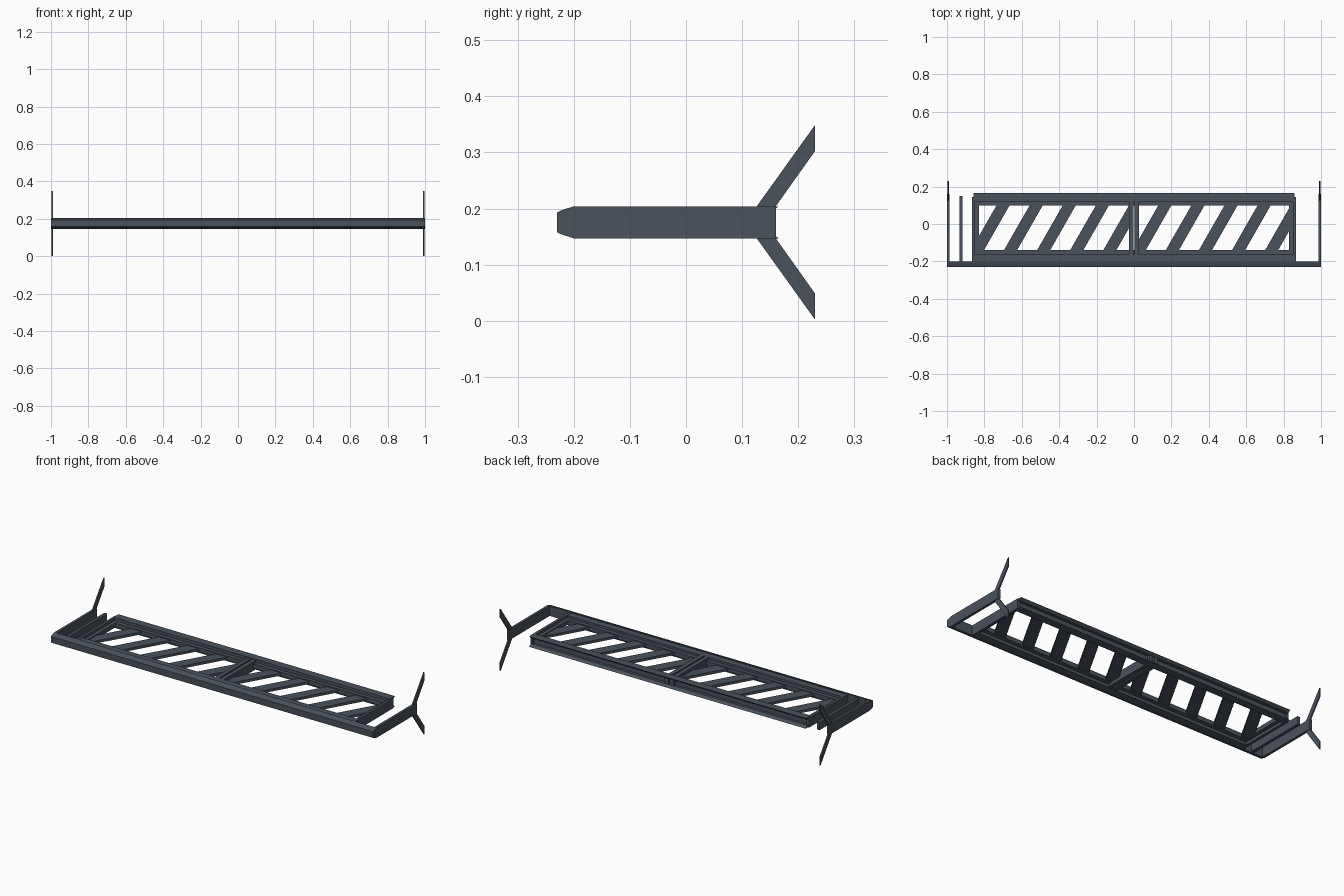
import bpy, bmesh

if "Cube" in bpy.data.objects:
    bpy.data.objects.remove(bpy.data.objects["Cube"])

mat = bpy.data.materials.new("dark slate metal")
mat.diffuse_color = (0.068, 0.084, 0.108, 1)
mat.use_nodes = True
mat.node_tree.nodes["Principled BSDF"].inputs["Base Color"].default_value = mat.diffuse_color


def prism(name, pts, axis, a, b):
    """Extrude a 2D profile along an axis from a to b."""
    def place(p, t):
        return {"x": (t, p[0], p[1]), "z": (p[0], p[1], t)}[axis]
    bm = bmesh.new()
    low = [bm.verts.new(place(p, a)) for p in pts]
    top = [bm.verts.new(place(p, b)) for p in pts]
    bm.faces.new(low)
    bm.faces.new(top)
    n = len(pts)
    for i in range(n):
        j = (i + 1) % n
        bm.faces.new((low[i], low[j], top[j], top[i]))
    bmesh.ops.recalc_face_normals(bm, faces=bm.faces)
    me = bpy.data.meshes.new(name)
    bm.to_mesh(me)
    bm.free()
    me.materials.append(mat)
    ob = bpy.data.objects.new(name, me)
    bpy.context.collection.objects.link(ob)
    return ob


def box(name, x0, x1, y0, y1, z0, z1):
    return prism(name, [(x0, y0), (x1, y0), (x1, y1), (x0, y1)], "z", z0, z1)


Z0, Z1, ZM = 0.147, 0.204, 0.1755

# Front bar with chamfered nose
nose = [(-0.2, Z0), (-0.2, Z1), (-0.222, 0.197), (-0.23, 0.193),
        (-0.23, 0.158), (-0.222, 0.154)]
prism("front_bar", nose, "x", -1, 1)

# End plates with a forked pair of arms
for s, side in ((-1, "left"), (1, "right")):
    x0, x1 = sorted((s * 0.986, s * 1.0))
    box(side + "_end_plate", x0, x1, -0.2, 0.16, Z0, Z1)
    x0, x1 = sorted((s * 0.989, s * 0.996))
    for up, label in ((1, "upper"), (-1, "lower")):
        arm = [(0.126, 0.0285), (0.16, 0.0285), (0.23, 0.127), (0.23, 0.1735)]
        prism(f"{side}_{label}_arm", [(y, ZM + up * z) for y, z in arm], "x", x0, x1)

# Spare slat beside the left end plate
box("left_slat", -0.934, -0.917, -0.2, 0.15, 0.153, 0.198)

# Back rail: channel open to the rear, with inner ledge
back = [(0.12, Z0), (0.165, Z0), (0.15, Z0 + 0.012), (0.135, Z0 + 0.012),
        (0.135, Z1 - 0.012), (0.15, Z1 - 0.012), (0.165, Z1), (0.12, Z1)]
prism("back_rail", back, "x", -0.858, 0.858)
box("back_ledge", -0.845, 0.845, 0.098, 0.12, ZM - 0.012, ZM + 0.012)

# Front rail and its inner ledge
box("front_rail", -0.865, 0.865, -0.2, -0.162, Z0, 0.2)
box("front_ledge", -0.845, 0.845, -0.162, -0.14, ZM - 0.012, ZM + 0.012)

for s, side in ((-1, "left"), (1, "right")):
    # Panel end plates, ledges and paired centre bars
    x0, x1 = sorted((s * 0.85, s * 0.865))
    box(side + "_panel_end", x0, x1, -0.2, 0.145, Z0, 0.202)
    x0, x1 = sorted((s * 0.83, s * 0.85))
    box(side + "_end_ledge", x0, x1, -0.165, 0.12, ZM - 0.012, ZM + 0.012)
    x0, x1 = sorted((s * 0.004, s * 0.028))
    box(side + "_centre_bar", x0, x1, -0.2, 0.15, 0.15, 0.2)


def clip(pts, lo, hi):
    """Clip a polygon to the range lo..hi in x."""
    for lim, sign in ((lo, 1), (hi, -1)):
        out = []
        for i, p in enumerate(pts):
            q = pts[(i + 1) % len(pts)]
            dp, dq = sign * (p[0] - lim), sign * (q[0] - lim)
            if dp >= 0:
                out.append(p)
            if dp * dq < 0:
                t = dp / (dp - dq)
                out.append((lim, p[1] + t * (q[1] - p[1])))
        pts = out
    return pts


# Diagonal slats, clipped to the two windows
for lo, hi, start, side in ((-0.84, -0.02, -0.84, "left"), (0.02, 0.84, 0.025, "right")):
    for i in range(5):
        x = start + i * 0.177
        quad = [(x - 0.035, -0.145), (x + 0.035, -0.145),
                (x + 0.178, 0.105), (x + 0.108, 0.105)]
        prism(f"{side}_diagonal_{i + 1}", clip(quad, lo, hi), "z", ZM - 0.007, ZM + 0.007)
